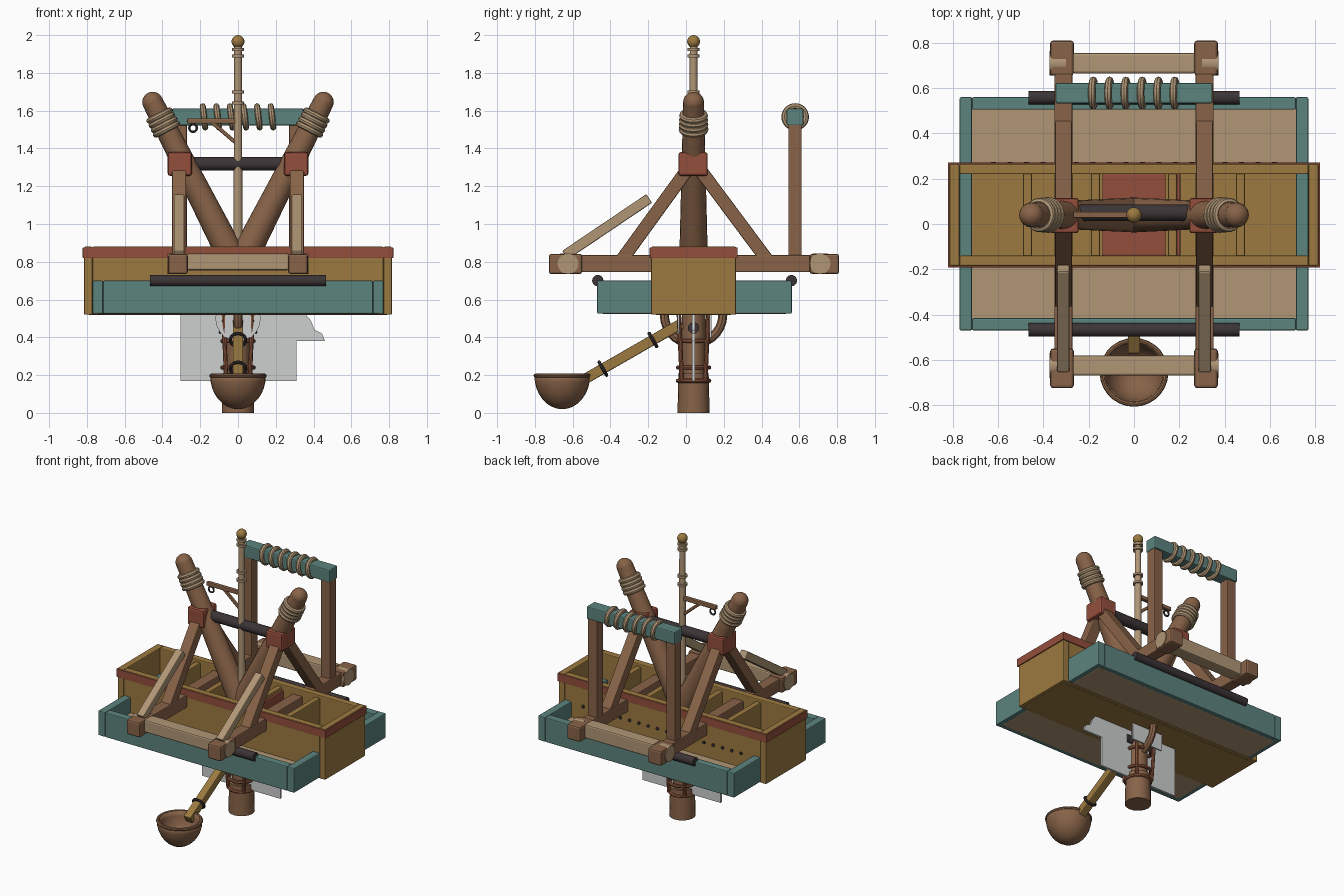
import bpy, bmesh, math
from mathutils import Vector, Matrix

cube = bpy.data.objects.get("Cube")
if cube:
    bpy.data.objects.remove(cube, do_unlink=True)


def material(name, rgb):
    lin = [((c / 255 + 0.055) / 1.055) ** 2.4 for c in rgb] + [1.0]
    m = bpy.data.materials.new(name)
    m.use_nodes = True
    m.diffuse_color = lin
    m.node_tree.nodes["Principled BSDF"].inputs["Base Color"].default_value = lin
    return m


GOLD = material("ochre wood", (156, 122, 64))
BROWN = material("brown wood", (136, 99, 72))
TAN = material("pale wood and rope", (176, 150, 118))
TEAL = material("teal paint", (92, 132, 126))
RED = material("red paint", (148, 78, 60))
DARK = material("dark iron", (60, 52, 54))
COPPER = material("copper", (150, 92, 66))
GREY = material("pale sheet", (205, 208, 208))


def finish(name, bm, mat, bevel=0.0, smooth=False):
    bmesh.ops.recalc_face_normals(bm, faces=bm.faces)
    me = bpy.data.meshes.new(name)
    bm.to_mesh(me)
    bm.free()
    me.materials.append(mat)
    ob = bpy.data.objects.new(name, me)
    bpy.context.collection.objects.link(ob)
    if bevel:
        mod = ob.modifiers.new("soft edges", 'BEVEL')
        mod.width, mod.segments = bevel, 2
    if smooth:
        bpy.ops.object.select_all(action='DESELECT')
        ob.select_set(True)
        bpy.context.view_layer.objects.active = ob
        bpy.ops.object.shade_smooth_by_angle()
    return ob


def box(name, x, y, z, mat, bevel=0.006):
    bm = bmesh.new()
    bmesh.ops.create_cube(bm, size=1)
    for v in bm.verts:
        v.co = [(a + b) / 2 + c * (b - a) for (a, b), c in zip((x, y, z), v.co)]
    return finish(name, bm, mat, bevel)


def frame_matrix(p, q):
    # local z runs from p to q, local x stays as near to world x as it can
    d = (q - p).normalized()
    ref = Vector((0, 1, 0)) if abs(d.x) > 0.9 else Vector((1, 0, 0))
    side = (ref - d * ref.dot(d)).normalized()
    m = Matrix((side, d.cross(side), d)).transposed().to_4x4()
    return Matrix.Translation((p + q) / 2) @ m


def beam(name, p, q, w, h, mat):
    p, q = Vector(p), Vector(q)
    bm = bmesh.new()
    bmesh.ops.create_cube(bm, size=1)
    bm.transform(frame_matrix(p, q) @ Matrix.Diagonal((w, h, (q - p).length, 1)))
    return finish(name, bm, mat, 0.006)


def rod(name, p, q, r, mat, r2=None, sides=20):
    p, q = Vector(p), Vector(q)
    bm = bmesh.new()
    bmesh.ops.create_cone(bm, cap_ends=True, segments=sides, radius1=r,
                          radius2=r if r2 is None else r2, depth=(q - p).length)
    bm.transform(frame_matrix(p, q))
    return finish(name, bm, mat, 0, True)


def ball(name, c, r, mat):
    bm = bmesh.new()
    bmesh.ops.create_uvsphere(bm, u_segments=20, v_segments=12, radius=r)
    bm.transform(Matrix.Translation(c))
    return finish(name, bm, mat, 0, True)


def ring(name, c, axis, r, thick, mat):
    bm = bmesh.new()
    c, axis = Vector(c), Vector(axis)
    m = frame_matrix(c - axis, c + axis)
    n, k = 28, 8
    rows = []
    for i in range(n):
        a = math.tau * i / n
        row = []
        for j in range(k):
            b = math.tau * j / k
            d = r + thick * math.cos(b)
            row.append(bm.verts.new(m @ Vector((d * math.cos(a), d * math.sin(a), thick * math.sin(b)))))
        rows.append(row)
    for i in range(n):
        s, t = rows[i], rows[(i + 1) % n]
        for j in range(k):
            bm.faces.new((s[j], t[j], t[(j + 1) % k], s[(j + 1) % k]))
    return finish(name, bm, mat, 0, True)


def tray(name, x, y, z, t, mat):
    # four walls around an open middle
    for i, s in enumerate((0, 1)):
        xs = (x[0], x[0] + t) if s == 0 else (x[1] - t, x[1])
        ys = (y[0], y[0] + t) if s == 0 else (y[1] - t, y[1])
        box(f"{name}_end_{i}", xs, y, z, mat)
        box(f"{name}_side_{i}", (x[0] + t, x[1] - t), ys, z, mat)


CY = 0.04  # depth of the mast and trunk line

# Wide shallow tray
tray("tray", (-0.77, 0.77), (-0.47, 0.56), (0.525, 0.70), 0.055, TEAL)
box("tray_floor", (-0.74, 0.74), (-0.44, 0.53), (0.523, 0.59), TAN)

# Long crate with compartments
tray("crate", (-0.815, 0.815), (-0.185, 0.265), (0.52, 0.88), 0.045, GOLD)
box("crate_floor", (-0.79, 0.79), (-0.16, 0.24), (0.517, 0.63), GOLD)
for i, y in enumerate(((-0.192, -0.184), (0.264, 0.272))):
    box(f"crate_band_{i}", (-0.822, 0.822), y, (0.82, 0.876), RED, 0.002)
for s in (-1, 1):
    box(f"crate_end_band_{s}", sorted((s * 0.813, s * 0.822)), (-0.19, 0.27), (0.82, 0.876), RED, 0.002)
    for x in (0.17, 0.47):
        box(f"divider_{s}_{x}", (s * x - 0.02, s * x + 0.02), (-0.145, 0.225), (0.6, 0.86), GOLD)
box("centre_panel", (-0.14, 0.14), (-0.14, 0.225), (0.6, 0.77), RED)
box("red_strip", (0.175, 0.205), (-0.14, 0.225), (0.6, 0.84), RED)
for i in range(18):
    x = -0.62 + i * 0.073
    rod(f"peg_{i}", (x, 0.26, 0.69), (x, 0.273, 0.69), 0.011, DARK, sides=8)

for s in (-1, 1):
    n = "left" if s > 0 else "right"
    x = s * 0.312
    # Runner with thick ends
    box(f"runner_{n}", (x - 0.04, x + 0.04), (-0.70, 0.78), (0.745, 0.835), BROWN)
    box(f"runner_front_end_{n}", (s * 0.318 - 0.052, s * 0.318 + 0.052), (-0.725, -0.55), (0.735, 0.842), BROWN, 0.012)
    box(f"runner_back_end_{n}", (s * 0.318 - 0.052, s * 0.318 + 0.052), (0.655, 0.81), (0.735, 0.842), BROWN, 0.012)
    for y in (-0.625, 0.71):
        rod(f"tenon_{n}_{y}", (s * 0.30, y, 0.79), (s * 0.374, y, 0.79), 0.055, TAN)
    # Leg frame, brace and rear post
    beam(f"front_leg_{n}", (x, -0.34, 0.81), (x, 0.03, 1.32), 0.075, 0.07, BROWN)
    beam(f"back_leg_{n}", (x, 0.43, 0.81), (x, 0.05, 1.32), 0.075, 0.07, BROWN)
    beam(f"brace_{n}", (x, -0.64, 0.835), (x, -0.195, 1.135), 0.055, 0.055, TAN)
    box(f"rear_post_{n}", (s * 0.307 - 0.036, s * 0.307 + 0.036), (0.542, 0.612), (0.82, 1.54), BROWN)
    box(f"bracket_{n}", (s * 0.308 - 0.064, s * 0.308 + 0.064), (-0.04, 0.115), (1.255, 1.38), RED, 0.012)
    # Leaning pole with rope wrap
    foot, tip = Vector((0, CY, 0.76)), Vector((s * 0.452, CY, 1.645))
    rod(f"pole_{n}", foot, tip, 0.077, BROWN, 0.055)
    ball(f"pole_tip_{n}", tip, 0.055, BROWN)
    d = (tip - foot).normalized()
    for i in range(4):
        c = tip - d * (0.08 + i * 0.027)
        ring(f"pole_rope_{n}_{i}", c, d, 0.060 + i * 0.001, 0.016, TAN)

# Cross beams and iron rods
box("front_cross_beam", (-0.27, 0.27), (-0.67, -0.58), (0.755, 0.845), TAN, 0.01)
box("back_cross_beam", (-0.27, 0.27), (0.665, 0.755), (0.745, 0.845), TAN, 0.01)
for n, y in (("front", -0.467), ("back", 0.558)):
    rod(f"{n}_iron_rod", (-0.465, y, 0.70), (0.465, y, 0.70), 0.03, DARK)
rod("upper_iron_rod", (-0.28, CY + 0.01, 1.318), (0.28, CY + 0.01, 1.318), 0.036, DARK)

# Rear top bar with rope coils
box("rear_top_bar", (-0.347, 0.347), (0.533, 0.623), (1.522, 1.612), TEAL, 0.008)
for i in range(6):
    x = -0.18 + i * 0.072
    ring(f"coil_{i}", (x, 0.578, 1.567), (1, 0, 0.12), 0.057, 0.016, TAN)

# Mast with collars, knob and hook arm
rod("mast", (0, CY, 0.77), (0, CY, 1.94), 0.025, TAN, 0.02)
for z in (1.64, 1.70, 1.89, 1.925):
    rod(f"mast_collar_{z}", (0, CY, z - 0.008), (0, CY, z + 0.008), 0.032, TAN)
ball("mast_knob", (0, CY, 1.966), 0.034, GOLD)
beam("hook_arm", (0, CY, 1.545), (-0.27, CY, 1.545), 0.028, 0.028, BROWN)
beam("hook_arm_brace", (0, CY, 1.42), (-0.14, CY, 1.54), 0.02, 0.02, BROWN)
ring("hook_ring", (-0.238, CY, 1.508), (0, 1, 0), 0.02, 0.006, DARK)

# Trunk below, caged by copper bars
rod("trunk", (0, CY, 0), (0, CY, 0.21), 0.085, BROWN, 0.08)
rod("trunk_core", (0, CY, 0.2), (0, CY, 0.53), 0.062, BROWN)
for z in (0.17, 0.24, 0.38):
    ring(f"cage_ring_{z}", (0, CY, z), (0, 0, 1), 0.083, 0.011, COPPER)
for sx in (-1, 1):
    for sy in (-1, 1):
        p = (sx * 0.062, CY + sy * 0.062)
        rod(f"cage_bar_{sx}_{sy}", (*p, 0.17), (sx * 0.078, CY + sy * 0.078, 0.53), 0.012, COPPER, sides=10)
ring("wheel", (0, CY, 0.52), (1, 0, 0), 0.155, 0.024, BROWN)
rod("wheel_hub", (-0.1, CY, 0.45), (0.1, CY, 0.45), 0.03, DARK)
rod("round_sheet", (0, -0.045, 0.5), (0, -0.035, 0.5), 0.12, GREY)
box("small_sheet", (-0.12, 0.12), (0.125, 0.135), (0.40, 0.53), GREY, 0)

# Torn sheet crossing the trunk
bm = bmesh.new()
outline = [(-.305, .17), (.31, .17), (.31, .38), (.46, .38), (.445, .42), (.405, .44),
           (.385, .49), (.35, .53), (-.305, .53)]
face = bm.faces.new([bm.verts.new((x, CY - 0.008, z)) for x, z in outline])
out = bmesh.ops.extrude_face_region(bm, geom=[face])
bmesh.ops.translate(bm, vec=(0, 0.016, 0), verts=[e for e in out["geom"] if isinstance(e, bmesh.types.BMVert)])
finish("torn_sheet", bm, GREY)

# Ladle: handle, binding rings and hollow bowl
beam("ladle_handle", (0, -0.56, 0.165), (0, -0.02, 0.475), 0.055, 0.055, GOLD)
for y in (-0.44, -0.175):
    ring(f"handle_ring_{y}", (0, y, 0.234 + (y + 0.44) * 0.574), (0, 0.54, 0.31), 0.04, 0.009, DARK)
bm = bmesh.new()
bmesh.ops.create_uvsphere(bm, u_segments=28, v_segments=16, radius=0.148)
bmesh.ops.delete(bm, geom=[v for v in bm.verts if v.co.z > 0.001], context='VERTS')
bm.transform(Matrix.Translation((0, -0.655, 0.2)) @ Matrix.Diagonal((1, 1, 1.22, 1)))
bowl = finish("ladle_bowl", bm, BROWN, 0, True)
wall = bowl.modifiers.new("wall", 'SOLIDIFY')
wall.thickness, wall.offset = 0.02, -1
ring("ladle_rim", (0, -0.655, 0.197), (0, 0, 1), 0.141, 0.011, BROWN)
